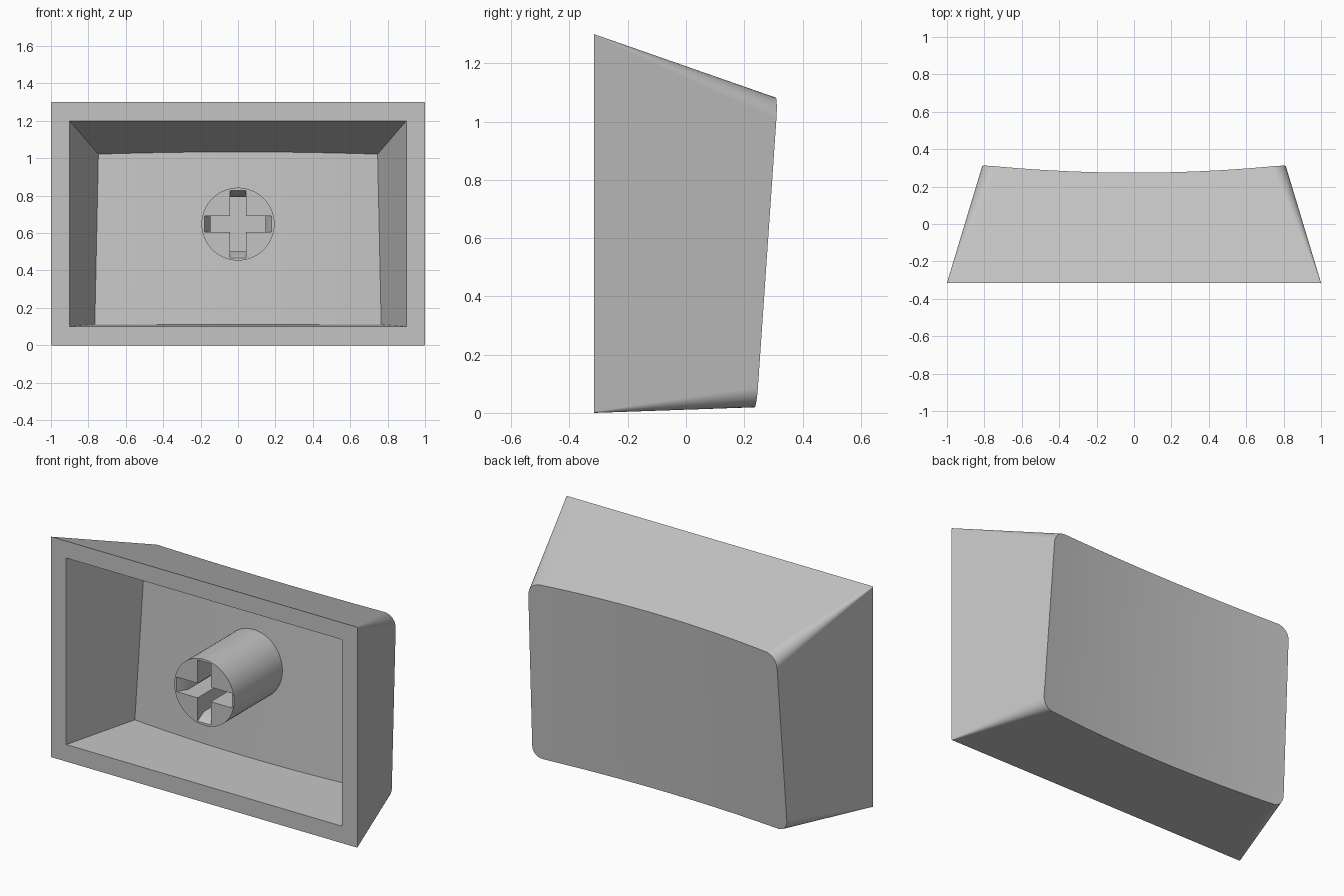
import bpy, bmesh, math
from mathutils import Matrix, Vector

if "Cube" in bpy.data.objects:
    bpy.data.objects.remove(bpy.data.objects["Cube"], do_unlink=True)

RIM_Y = -0.315
STEM_Z = 0.648

grey = bpy.data.materials.new("light_grey_plastic")
grey.diffuse_color = (0.55, 0.55, 0.55, 1)
grey.use_nodes = True
grey.node_tree.nodes["Principled BSDF"].inputs["Base Color"].default_value = (0.55, 0.55, 0.55, 1)


def make_object(name, bm):
    mesh = bpy.data.meshes.new(name)
    bmesh.ops.recalc_face_normals(bm, faces=bm.faces)
    bm.to_mesh(mesh)
    bm.free()
    mesh.materials.append(grey)
    obj = bpy.data.objects.new(name, mesh)
    bpy.context.collection.objects.link(obj)
    return obj


def smooth(obj):
    bpy.ops.object.select_all(action='DESELECT')
    obj.select_set(True)
    bpy.context.view_layer.objects.active = obj
    bpy.ops.object.shade_smooth_by_angle(angle=math.radians(30))


def dish_y(x, z, drop):
    """Tilted back surface, hollowed across its width."""
    return 0.24 + 0.071 * (z - 0.02) - 0.042 * (1 - (x / 0.81) ** 2) - drop


# Columns across the width: a rounded corner at each end, straight between
ARC, SPAN = 8, 24
COLUMNS = [(-1, -math.pi / 2 * (1 - i / ARC)) for i in range(ARC)]
COLUMNS += [(-1 + 2 * i / SPAN, 0) for i in range(SPAN + 1)]
COLUMNS += [(1, math.pi / 2 * (i + 1) / ARC) for i in range(ARC)]


def section(half, low, high, radius, y):
    """Upper and lower points of a rounded rectangle, column by column."""
    points = []
    for k, a in COLUMNS:
        x = k * (half - radius) + radius * math.sin(a)
        inset = radius * (1 - math.cos(a))
        points.append((Vector((x, y, high - inset)), Vector((x, y, low + inset))))
    return points


def project(start, end, drop):
    """Follow a wall line until it meets the dished surface."""
    s = 1.0
    for _ in range(20):
        p = start.lerp(end, s)
        s = (dish_y(p.x, p.z, drop) - start.y) / (end.y - start.y)
    return start.lerp(end, s)


def tip(base, top, drop):
    return [tuple(project(b, t, drop) for b, t in zip(bs, ts)) for bs, ts in zip(base, top)]


# Hollow shell: outer walls, dished back, inner walls and front rim
outer = section(1.0, 0.0, 1.3, 0.004, RIM_Y)
outer_tip = tip(outer, section(0.81, 0.022, 1.08, 0.075, 0.315), 0)
inner = section(0.9, 0.1, 1.2, 0, RIM_Y)
inner_tip = tip(inner, section(0.745, 0.113, 1.02, 0, 0.2), 0.11)

bm = bmesh.new()
cache = {}


def add_face(*points):
    verts = []
    for p in points:
        key = tuple(round(c, 5) for c in p)
        if key not in cache:
            cache[key] = bm.verts.new(p)
        if cache[key] not in verts:
            verts.append(cache[key])
    if len(verts) > 2:
        bm.faces.new(verts)


def strip(a, b):
    """Ring of faces between two sections."""
    for i in range(len(a) - 1):
        for side in (0, 1):
            add_face(a[i][side], a[i + 1][side], b[i + 1][side], b[i][side])
    for end in (0, -1):
        add_face(a[end][0], a[end][1], b[end][1], b[end][0])


def cover(a):
    for p, q in zip(a, a[1:]):
        add_face(p[0], q[0], q[1], p[1])


strip(outer, outer_tip)
cover(outer_tip)
strip(outer, inner)
strip(inner, inner_tip)
cover(inner_tip)
shell = make_object("cap_shell", bm)
smooth(shell)
weighted = shell.modifiers.new("even_shading", 'WEIGHTED_NORMAL')
weighted.keep_sharp = True

# Round mounting stem, its far end sunk into the shell
bm = bmesh.new()
bmesh.ops.create_cone(bm, cap_ends=True, segments=64, radius1=0.195, radius2=0.195, depth=0.475)
bmesh.ops.rotate(bm, verts=bm.verts, matrix=Matrix.Rotation(math.pi / 2, 3, 'X'))
bmesh.ops.translate(bm, verts=bm.verts, vec=(0, RIM_Y + 0.2375, STEM_Z))
stem = make_object("mounting_stem", bm)


# Cross socket with sloped lead-in at the arm ends
def arm_cutter(name, vertical):
    bm = bmesh.new()
    half = [(0.183, -0.005), (0.146, 0.06), (0.146, 0.3)]
    profile = half + [(-l, d) for l, d in reversed(half)]

    def place(l, d, w):
        return (w, RIM_Y + d, STEM_Z + l) if vertical else (l, RIM_Y + d, STEM_Z + w)

    face = bm.faces.new([bm.verts.new(place(l, d, -0.043)) for l, d in profile])
    grown = bmesh.ops.extrude_face_region(bm, geom=[face])
    moved = [v for v in grown["geom"] if isinstance(v, bmesh.types.BMVert)]
    step = Vector((0.086, 0, 0)) if vertical else Vector((0, 0, 0.086))
    bmesh.ops.translate(bm, verts=moved, vec=step)
    cutter = make_object(name, bm)
    cutter.hide_render = True
    return cutter


bpy.context.view_layer.objects.active = stem
for name, vertical in (("socket_cutter_upright", True), ("socket_cutter_level", False)):
    cutter = arm_cutter(name, vertical)
    cut = stem.modifiers.new(name, 'BOOLEAN')
    cut.operation = 'DIFFERENCE'
    cut.solver = 'EXACT'
    cut.object = cutter
    bpy.ops.object.modifier_apply(modifier=cut.name)
    bpy.data.objects.remove(cutter, do_unlink=True)
smooth(stem)
